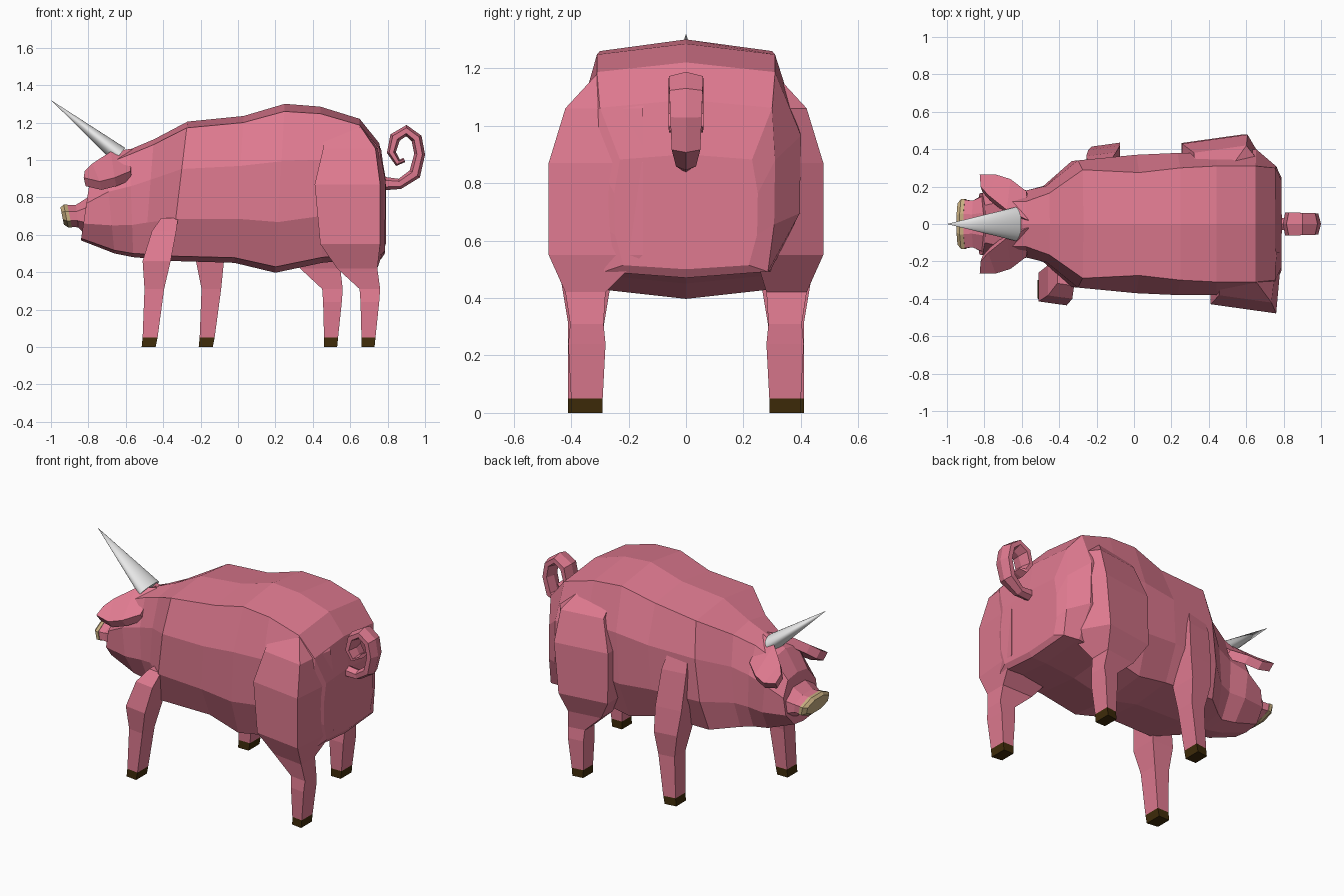
import bpy, bmesh, math
from mathutils import Vector


def material(name, rgb):
    m = bpy.data.materials.new(name)
    m.diffuse_color = (*rgb, 1)
    return m


PINK = material("pink skin", (0.74, 0.195, 0.28))
TAN = material("tan snout", (0.58, 0.43, 0.22))
BROWN = material("dark hoof", (0.05, 0.025, 0.003))
GREY = material("pale horn", (0.8, 0.8, 0.8))


def loft(name, rings, mat):
    """Skin a list of equal-length rings and cap both ends."""
    bm = bmesh.new()
    vs = [[bm.verts.new(p) for p in r] for r in rings]
    n = len(rings[0])
    for a, b in zip(vs, vs[1:]):
        for i in range(n):
            j = (i + 1) % n
            bm.faces.new((a[i], a[j], b[j], b[i]))
    bm.faces.new(vs[0])
    bm.faces.new(vs[-1])
    bmesh.ops.recalc_face_normals(bm, faces=bm.faces)
    me = bpy.data.meshes.new(name)
    bm.to_mesh(me)
    bm.free()
    me.materials.append(mat)
    ob = bpy.data.objects.new(name, me)
    bpy.context.collection.objects.link(ob)
    return ob


def body_ring(xt, zt, xb, zb, wt, w):
    """Ten-sided symmetric section leaning from (xt, zt) to (xb, zb)."""
    h = zt - zb
    half = [(0, 1), (wt, 0.955), (w, 0.66), (w * 0.99, 0.3), (wt * 0.95, 0.035), (0, 0)]
    pts = half + [(-y, t) for y, t in half[-2:0:-1]]
    return [(xb + (xt - xb) * t, y, zb + h * t) for y, t in pts]


# Body and head: top x, top z, bottom x, bottom z, top half width, half width
body = [
    (-0.795, 0.87, -0.84, 0.57, 0.10, 0.165),
    (-0.71, 1.00, -0.66, 0.50, 0.12, 0.19),
    (-0.58, 1.055, -0.56, 0.48, 0.12, 0.18),
    (-0.45, 1.11, -0.50, 0.475, 0.165, 0.205),
    (-0.27, 1.205, -0.36, 0.46, 0.29, 0.34),
    (0.03, 1.235, -0.02, 0.45, 0.275, 0.37),
    (0.25, 1.30, 0.20, 0.397, 0.30, 0.38),
    (0.44, 1.285, 0.45, 0.45, 0.31, 0.38),
    (0.65, 1.22, 0.66, 0.47, 0.31, 0.40),
    (0.755, 1.09, 0.765, 0.47, 0.30, 0.31),
    (0.79, 0.90, 0.785, 0.50, 0.23, 0.25),
]
loft("body", [body_ring(*r) for r in body], PINK)


def oval(x, zc, ry, rz, tilt):
    pts = [(math.cos(a), math.sin(a)) for a in (math.pi / 8 + k * math.pi / 4 for k in range(8))]
    return [(x - tilt * s * rz, c * ry, zc + s * rz) for c, s in pts]


# Snout and nose plate
loft("snout", [oval(-0.78, 0.71, 0.18, 0.13, -0.2), oval(-0.86, 0.70, 0.135, 0.065, 0.1),
               oval(-0.91, 0.70, 0.14, 0.064, 0.2)], PINK)
loft("nose_plate", [oval(-0.90, 0.70, 0.145, 0.066, 0.2), oval(-0.92, 0.70, 0.145, 0.066, 0.2),
                    oval(-0.94, 0.70, 0.118, 0.05, 0.2)], TAN)


def leg_ring(row, side, shift, rake):
    """Quad section; rake pushes the inner back corner of the wide rows backward."""
    z, x0, x1, yin, yout = row
    d = shift(z)
    yf = yout - 0.14 * (x1 - x0)
    wide = x1 - x0 > 0.25
    back = x1 + (rake if wide else 0)
    if wide and rake > 0.1:
        yin = 0.24
    pts = [(x0, yin), (x0, yf), (x1, yout), (back, yin)]
    return [(x + d, side * y, z) for x, y in pts]


# Legs: z, front x, back x, inner y, outer y
rear = [
    (1.185, 0.45, 0.65, 0.10, 0.305),
    (1.06, 0.455, 0.735, 0.15, 0.42),
    (0.87, 0.41, 0.76, 0.15, 0.478),
    (0.55, 0.44, 0.76, 0.15, 0.478),
    (0.42, 0.53, 0.745, 0.28, 0.42),
    (0.31, 0.65, 0.76, 0.287, 0.403),
    (0.24, 0.655, 0.755, 0.28, 0.41),
    (0.05, 0.66, 0.735, 0.29, 0.40),
    (0.0, 0.66, 0.73, 0.29, 0.40),
]
front = [
    (0.69, -0.41, -0.32, 0.20, 0.33),
    (0.62, -0.46, -0.33, 0.22, 0.40),
    (0.46, -0.51, -0.36, 0.26, 0.435),
    (0.31, -0.50, -0.395, 0.285, 0.41),
    (0.05, -0.51, -0.43, 0.30, 0.41),
    (0.0, -0.515, -0.44, 0.30, 0.41),
]
# The far shoulder reaches higher up the body
shoulder = [(1.12, -0.52, -0.44, 0.20, 0.295), (0.85, -0.54, -0.38, 0.20, 0.385),
            (0.62, -0.53, -0.36, 0.22, 0.42)]
walk = [
    ("rear_leg", rear, -1, lambda z: 0, 0.03),
    ("rear_leg", rear, 1, lambda z: -0.13 - 0.07 * min(1, max(0, (1.1 - z) / 0.7)), 0.14),
    ("front_leg", front, -1, lambda z: 0, 0),
    ("front_leg", shoulder + front[2:], 1, lambda z: 0.285 if z > 0.4 else 0.305, 0),
]
for name, rows, side, shift, rake in walk:
    tag = "_near" if side < 0 else "_far"
    rings = [leg_ring(r, side, shift, rake) for r in rows]
    loft(name + tag, rings[:-1], PINK)
    loft(name + tag + "_hoof", rings[-2:], BROWN)

# Ears: pairs of inner and outer edge points, thickened downward
ear = [((-0.565, 0.02, 1.06), (-0.575, 0.175, 0.94)),
       ((-0.68, 0.075, 1.045), (-0.66, 0.24, 0.905)),
       ((-0.78, 0.155, 0.98), (-0.74, 0.265, 0.885)),
       ((-0.82, 0.20, 0.94), (-0.825, 0.265, 0.905))]
for side, tag in ((-1, "near"), (1, "far")):
    rings = []
    for a, b in ear:
        under = [(x + 0.01, y - 0.03, z - 0.045) for x, y, z in (b, a)]
        rings.append([(x, side * y, z) for x, y, z in (a, b, *under)])
    loft("ear_" + tag, rings, PINK)

# Horn: flattened smooth cone sunk into the forehead
axis = Vector((0.78, 0, -0.626)).normalized()
length = 0.47
bpy.ops.mesh.primitive_cone_add(vertices=32, radius1=0.5, radius2=0, depth=1)
horn = bpy.context.object
horn.name = "horn"
horn.scale = (0.098, 0.18, length)
horn.rotation_euler = (0, math.atan2(-axis.x, -axis.z), 0)
horn.location = Vector((-1.0, 0, 1.32)) + axis * length / 2
horn.data.materials.append(GREY)
bpy.ops.object.shade_smooth_by_angle()

# Curly tail: x, z, radius, half width along a spiral
path = [(0.74, 0.875, 0.04, 0.03), (0.865, 0.872, 0.028, 0.035), (0.945, 0.925, 0.033, 0.05),
        (0.971, 1.03, 0.029, 0.055), (0.955, 1.115, 0.03, 0.058), (0.90, 1.157, 0.03, 0.06),
        (0.84, 1.12, 0.03, 0.062), (0.82, 1.04, 0.024, 0.062), (0.855, 0.985, 0.02, 0.06),
        (0.89, 1.0, 0.012, 0.04)]
rings = []
for i, (x, z, r, w) in enumerate(path):
    p, q = path[max(i - 1, 0)], path[min(i + 1, len(path) - 1)]
    t = Vector((q[0] - p[0], q[1] - p[1])).normalized()
    ring = []
    for k in range(6):
        c, s = math.cos(k * math.pi / 3), math.sin(k * math.pi / 3)
        ring.append((x - t.y * c * r, s * w * 1.15, z + t.x * c * r))
    rings.append(ring)
loft("tail", rings, PINK)
